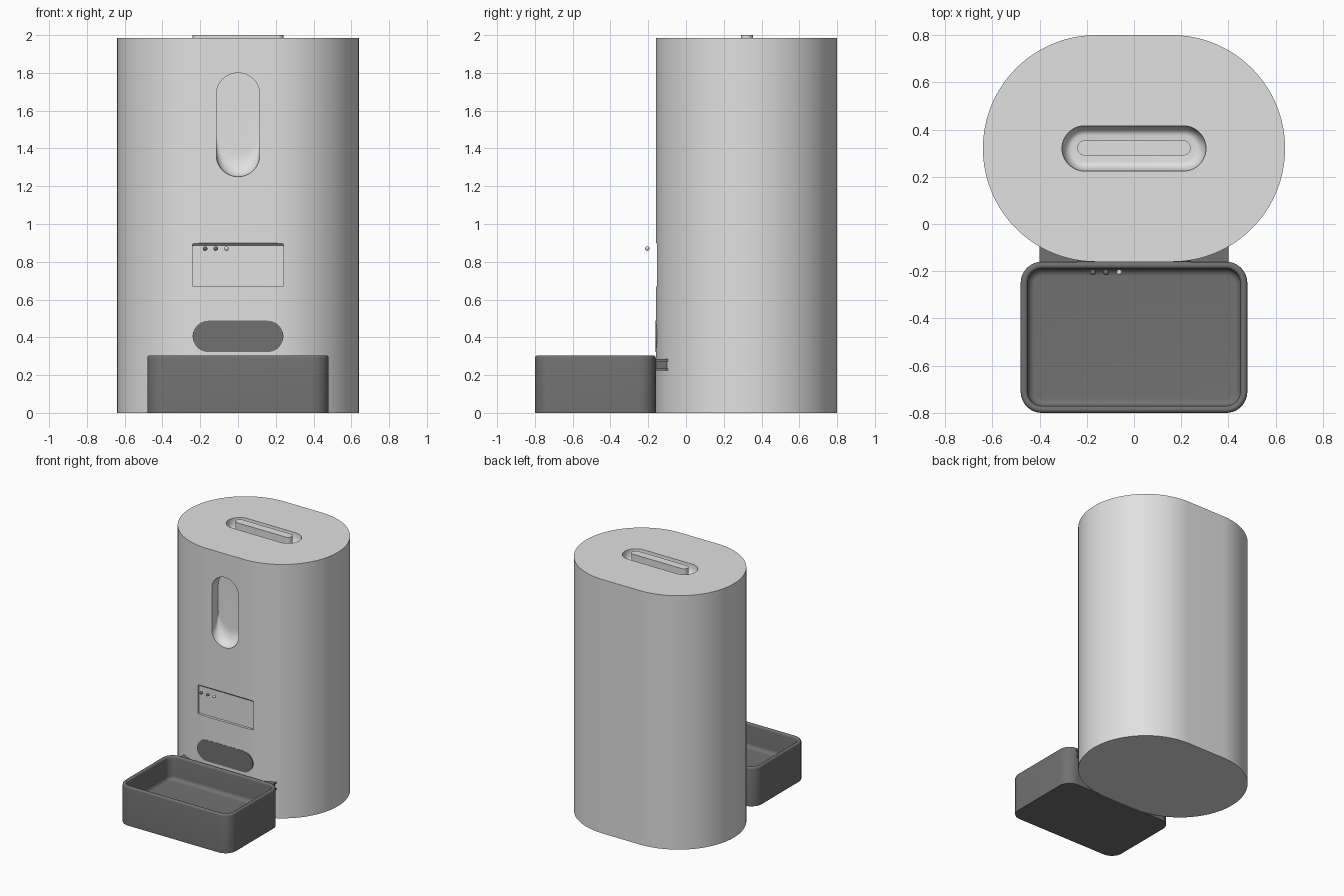
import bpy, bmesh
from math import sin, cos, pi, radians

cube = bpy.data.objects.get("Cube")
if cube:
    bpy.data.objects.remove(cube, do_unlink=True)


def material(name, value):
    m = bpy.data.materials.new(name)
    m.use_nodes = True
    color = (value, value, value, 1)
    m.diffuse_color = color
    m.node_tree.nodes["Principled BSDF"].inputs["Base Color"].default_value = color
    return m


LIGHT = material("light grey plastic", 0.75)
DARK = material("dark grey plastic", 0.165)


def outline(hx, hy, r, n):
    """Rounded rectangle; a stadium when r equals the smaller half size."""
    pts = []
    for k, (sx, sy) in enumerate([(1, 1), (-1, 1), (-1, -1), (1, -1)]):
        for i in range(n + 1):
            a = (k + i / n) * pi / 2
            pts.append((sx * (hx - r) + r * cos(a), sy * (hy - r) + r * sin(a)))
    return pts


def finish(bm, name, mat, loc):
    bmesh.ops.remove_doubles(bm, verts=bm.verts, dist=1e-5)
    bmesh.ops.recalc_face_normals(bm, faces=bm.faces)
    mesh = bpy.data.meshes.new(name)
    bm.to_mesh(mesh)
    bm.free()
    ob = bpy.data.objects.new(name, mesh)
    ob.location = loc
    mesh.materials.append(mat)
    bpy.context.collection.objects.link(ob)
    return ob


def select(ob):
    bpy.ops.object.select_all(action="DESELECT")
    ob.select_set(True)
    bpy.context.view_layer.objects.active = ob


def smooth(ob, angle=35):
    select(ob)
    bpy.ops.object.shade_smooth_by_angle(angle=radians(angle))


def loft(name, rings, mat, loc=(0, 0, 0), n=12, facing_front=False):
    """Skin rings of (half x, half y, corner radius, height, y shift)."""
    bm = bmesh.new()
    loops = [[bm.verts.new((x, y + dy, z)) for x, y in outline(hx, hy, r, n)]
             for hx, hy, r, z, dy in rings]
    for a, b in zip(loops, loops[1:]):
        for i in range(len(a)):
            j = (i + 1) % len(a)
            bm.faces.new((a[i], a[j], b[j], b[i]))
    bm.faces.new(loops[0])
    bm.faces.new(loops[-1])
    ob = finish(bm, name, mat, loc)
    if facing_front:
        ob.rotation_euler.x = pi / 2
    return ob


def box(name, size, loc, mat):
    bm = bmesh.new()
    bmesh.ops.create_cube(bm, size=1)
    bmesh.ops.scale(bm, vec=size, verts=bm.verts)
    return finish(bm, name, mat, loc)


# Storage body
MID_Y = 0.32
TOP = 1.985
body = loft("body", [(0.64, 0.48, 0.48, 0, 0), (0.64, 0.48, 0.48, TOP, 0)],
            LIGHT, (0, MID_Y, 0), n=32)

# Dished hollow around the lid handle
steps = [i / 8 * pi / 2 for i in range(9)]
dish = [(0.305, 0.096, 0.096, 0.1, 0)]
for a in steps:
    r = 0.056 + 0.04 * cos(a)
    dish.append((0.209 + r, r, r, -0.075 * sin(a), 0))
cutters = [loft("handle_hollow_cutter", dish, LIGHT, (0, MID_Y, TOP))]

# Viewing window whose floor curves up toward the back
window = [(0.115, 0.275, 0.115, 0.25, 0)]
for a in steps:
    rise = 0.12 * (1 - cos(a))
    window.append((0.115, 0.275 - rise / 2, 0.115, 0.16 - 0.08 * sin(a), rise / 2))
cutters.append(loft("window_cutter", window, LIGHT, (0, 0, 1.525), facing_front=True))

# Shallow control panel with a sloped upper lip
panel = [(0.24, 0.115, 0.002, 0.25, 0), (0.24, 0.115, 0.002, 0.16, 0),
         (0.24, 0.1075, 0.002, 0.14, -0.0075)]
cutters.append(loft("panel_cutter", panel, LIGHT, (0, 0, 0.785), n=2, facing_front=True))

select(body)
for cutter in cutters:
    cutter.hide_render = True
    mod = body.modifiers.new(cutter.name, "BOOLEAN")
    mod.operation = "DIFFERENCE"
    mod.solver = "EXACT"
    mod.object = cutter
    bpy.ops.object.modifier_apply(modifier=mod.name)
for cutter in cutters:
    bpy.data.objects.remove(cutter, do_unlink=True)
smooth(body)

# Lid handle bar
smooth(loft("lid_handle", [(0.24, 0.032, 0.032, 1.9, 0), (0.24, 0.032, 0.032, 2.0, 0)],
            LIGHT, (0, MID_Y + 0.002, 0)))

# Dispensing outlet
smooth(loft("outlet", [(0.24, 0.083, 0.083, 0.14, 0), (0.24, 0.083, 0.083, 0.1615, 0)],
            DARK, (0, 0, 0.405), facing_front=True))

# Food bowl: outer wall, rounded rim, inner wall, filleted floor
WALL = 0.03
HEIGHT = 0.305
FLOOR = 0.12


def bowl_ring(inset, z):
    return (0.48 - inset, 0.32 - inset, 0.09 - inset, z, 0)


rim = WALL / 2
rings = [bowl_ring(0, 0)]
for i in range(9):
    a = i / 8 * pi
    rings.append(bowl_ring(rim - rim * cos(a), HEIGHT - rim + rim * sin(a)))
for a in steps:
    rings.append(bowl_ring(WALL + 0.03 * (1 - cos(a)), FLOOR + 0.03 * (1 - sin(a))))
smooth(loft("bowl", rings, DARK, (0, -0.48, 0)))

# Bracket joining the bowl to the body
box("bracket_web", (0.78, 0.09, 0.05), (0, -0.13, 0.255), DARK)
for name, z in (("bracket_lower_flange", 0.23), ("bracket_upper_flange", 0.278)):
    box(name, (0.8, 0.09, 0.012), (0, -0.13, z), DARK)

# Indicator lights in front of the panel
for i, mat in enumerate((DARK, DARK, LIGHT)):
    bm = bmesh.new()
    bmesh.ops.create_uvsphere(bm, u_segments=16, v_segments=10, radius=0.012)
    smooth(finish(bm, f"indicator_{i + 1}", mat, (-0.174 + 0.056 * i, -0.205, 0.87)), 60)
